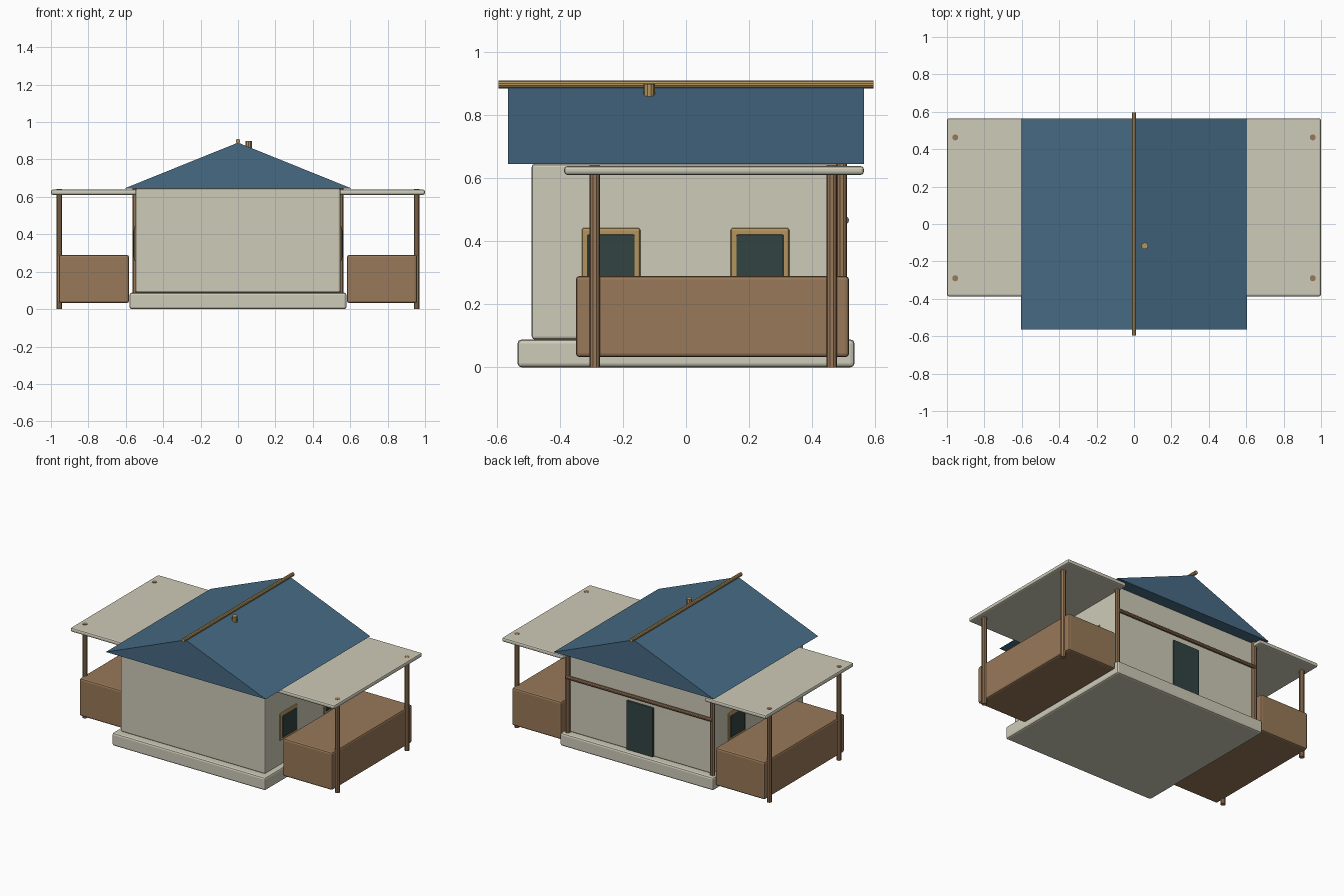
import bpy, bmesh, math
from mathutils import Vector

cube = bpy.data.objects.get("Cube")
if cube:
    bpy.data.objects.remove(cube, do_unlink=True)


def material(name, rgb):
    lin = [((c / 255 + 0.055) / 1.055) ** 2.4 for c in rgb] + [1.0]
    m = bpy.data.materials.new(name)
    m.use_nodes = True
    m.diffuse_color = lin
    m.node_tree.nodes["Principled BSDF"].inputs["Base Color"].default_value = lin
    return m


plaster = material("cream plaster", (206, 203, 184))
wood = material("brown wood", (152, 120, 88))
blue = material("blue roofing", (70, 106, 132))
gold = material("golden timber", (178, 148, 94))
dark = material("dark glass", (50, 68, 68))


def add_object(name, bm, mat):
    me = bpy.data.meshes.new(name)
    bmesh.ops.recalc_face_normals(bm, faces=bm.faces)
    bm.to_mesh(me)
    bm.free()
    me.materials.append(mat)
    ob = bpy.data.objects.new(name, me)
    bpy.context.scene.collection.objects.link(ob)
    return ob


def box(name, low, high, mat, bevel=0.0):
    """Box between two corners, with softened edges."""
    low, high = Vector(low), Vector(high)
    bm = bmesh.new()
    bmesh.ops.create_cube(bm, size=1)
    for v in bm.verts:
        v.co = (low + high) / 2 + v.co * (high - low)
    if bevel:
        bmesh.ops.bevel(bm, geom=bm.edges[:], offset=bevel, segments=2,
                        profile=0.5, affect='EDGES')
    return add_object(name, bm, mat)


def pole(name, start, end, radius, mat, sides=10):
    """Faceted round pole from start to end."""
    start, end = Vector(start), Vector(end)
    axis = end - start
    bm = bmesh.new()
    bmesh.ops.create_cone(bm, cap_ends=True, segments=sides, radius1=radius,
                          radius2=radius, depth=axis.length)
    turn = axis.to_track_quat('Z', 'Y')
    for v in bm.verts:
        v.co = turn @ v.co + (start + end) / 2
    return add_object(name, bm, mat)


# Main body
box("foundation", (-0.58, -0.535, 0), (0.58, 0.535, 0.088), plaster, 0.012)
box("walls", (-0.547, -0.49, 0.088), (0.547, 0.49, 0.646), plaster, 0.01)

# Solid gable roof
bm = bmesh.new()
ends = []
for y in (-0.565, 0.565):
    ends.append([bm.verts.new((x, y, z))
                 for x, z in ((-0.605, 0.646), (0.605, 0.646), (0, 0.89))])
    bm.faces.new(ends[-1])
for i in range(3):
    j = (i + 1) % 3
    bm.faces.new((ends[0][i], ends[0][j], ends[1][j], ends[1][i]))
add_object("gable_roof", bm, blue)

# Ridge pole and vent
pole("ridge_pole", (0, -0.595, 0.898), (0, 0.595, 0.898), 0.0125, gold)
pole("roof_vent", (0.057, -0.117, 0.86), (0.057, -0.117, 0.9), 0.018, gold)

# Back wall details
box("back_door", (-0.1, 0.48, 0.09), (0.1, 0.503, 0.425), dark, 0.004)
pole("back_beam", (-0.55, 0.506, 0.467), (0.55, 0.506, 0.467), 0.012, wood)

# Matching parts on both sides
for side, s in (("left", 1), ("right", -1)):
    def side_box(name, x0, x1, y0, y1, z0, z1, mat, bevel):
        xs = sorted((s * x0, s * x1))
        return box(f"{side}_{name}", (xs[0], y0, z0), (xs[1], y1, z1), mat, bevel)

    side_box("porch_roof", 0.535, 1.0, -0.387, 0.565, 0.611, 0.639, plaster, 0.01)
    side_box("porch_base", 0.583, 0.957, -0.35, 0.518, 0.032, 0.29, wood, 0.012)
    pole(f"{side}_corner_post", (s * 0.548, 0.495, 0.088),
         (s * 0.548, 0.495, 0.645), 0.017, wood)
    for place, y in (("front", -0.29), ("back", 0.463)):
        pole(f"{side}_{place}_porch_post", (s * 0.956, y, 0),
             (s * 0.956, y, 0.641), 0.0165, wood)
    for place, y in (("front", -0.238), ("back", 0.235)):
        side_box(f"{place}_window_frame", 0.53, 0.555, y - 0.093, y + 0.093,
                 0.255, 0.443, gold, 0.008)
        side_box(f"{place}_window_glass", 0.535, 0.561, y - 0.075, y + 0.075,
                 0.273, 0.421, dark, 0.004)
